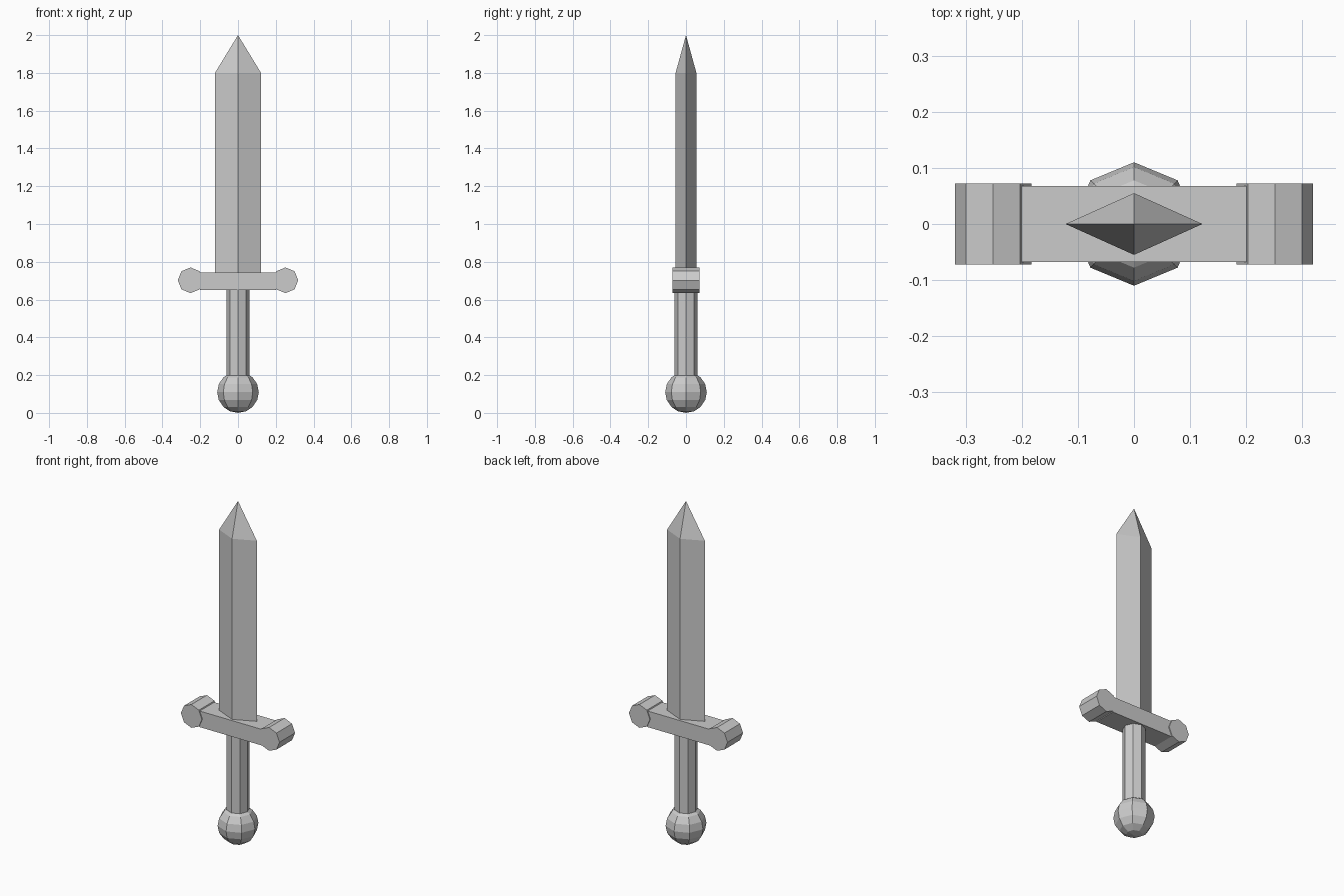
import bpy, bmesh
from math import pi
from mathutils import Matrix

if "Cube" in bpy.data.objects:
    bpy.data.objects.remove(bpy.data.objects["Cube"])


def make_object(name, bm):
    bmesh.ops.recalc_face_normals(bm, faces=bm.faces)
    mesh = bpy.data.meshes.new(name)
    bm.to_mesh(mesh)
    bm.free()
    obj = bpy.data.objects.new(name, mesh)
    bpy.context.collection.objects.link(obj)
    return obj


def octagon_prism(name, radius, length, matrix):
    bm = bmesh.new()
    bmesh.ops.create_cone(bm, cap_ends=True, segments=8, radius1=radius,
                          radius2=radius, depth=length, matrix=matrix)
    return make_object(name, bm)


# Blade: diamond section drawn to a point
bm = bmesh.new()
section = [(0.122, 0), (0, 0.055), (-0.122, 0), (0, -0.055)]
low = [bm.verts.new((x, y, 0.72)) for x, y in section]
high = [bm.verts.new((x, y, 1.80)) for x, y in section]
tip = bm.verts.new((0, 0, 2.0))
bm.faces.new(low)
for i in range(4):
    j = (i + 1) % 4
    bm.faces.new((low[i], low[j], high[j], high[i]))
    bm.faces.new((high[i], high[j], tip))
make_object("blade", bm)

# Crossguard bar
bm = bmesh.new()
bmesh.ops.create_cube(bm, size=1, matrix=Matrix.Translation((0, 0, 0.697))
                      @ Matrix.Diagonal((0.404, 0.135, 0.094, 1)))
make_object("guard_bar", bm)

# Octagonal guard ends, lying front to back
for side, name in ((-1, "guard_end_left"), (1, "guard_end_right")):
    octagon_prism(name, 0.068, 0.144,
                  Matrix.Translation((side * 0.251, 0, 0.702)) @ Matrix.Rotation(pi / 2, 4, 'X'))

# Grip
octagon_prism("grip", 0.061, 0.49, Matrix.Translation((0, 0, 0.425)))

# Pommel
bm = bmesh.new()
bmesh.ops.create_uvsphere(bm, u_segments=8, v_segments=8, radius=0.11,
                          matrix=Matrix.Translation((0, 0, 0.11)))
make_object("pommel", bm)
